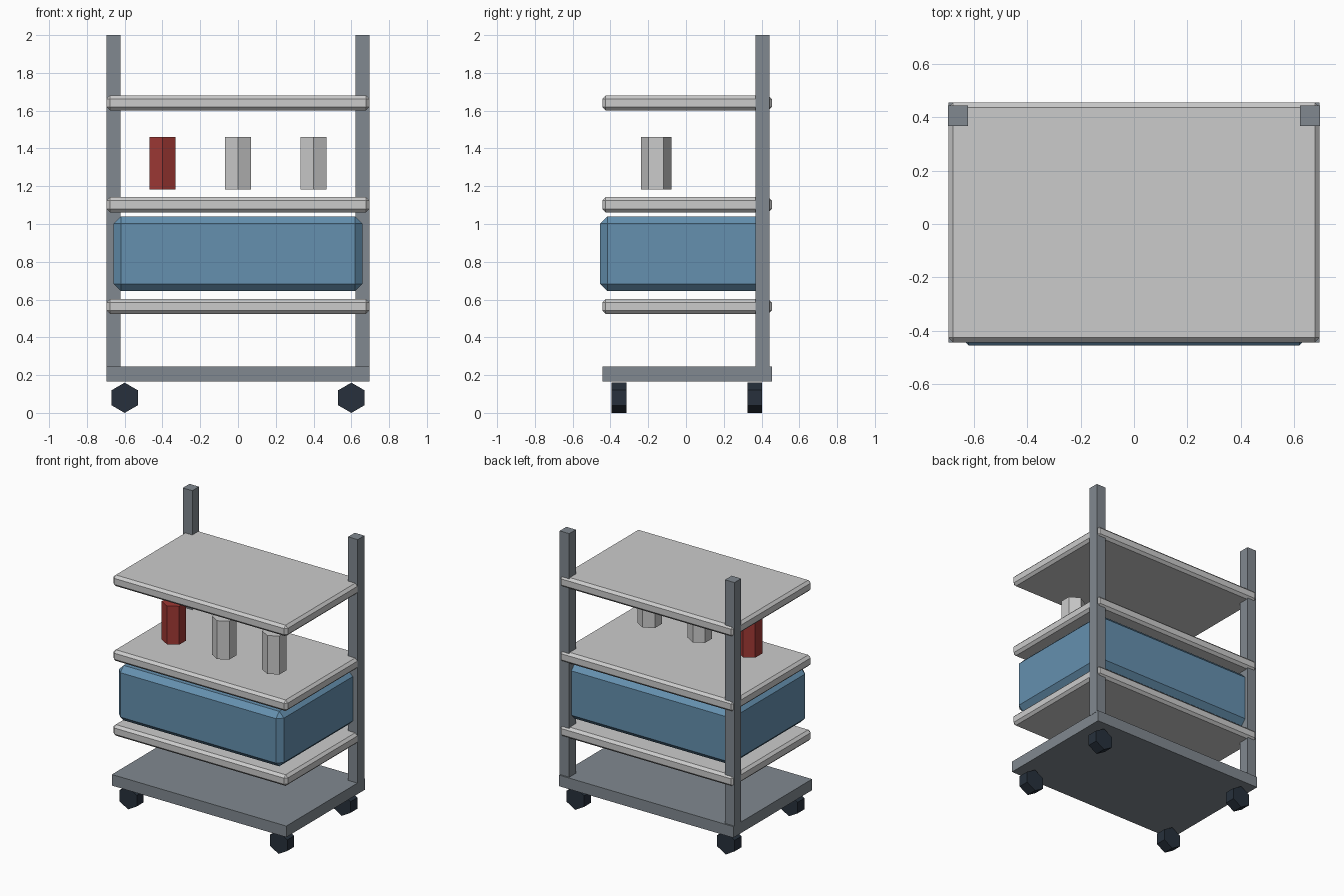
import bpy
from math import pi

if "Cube" in bpy.data.objects:
    bpy.data.objects.remove(bpy.data.objects["Cube"])


def material(name, rgb):
    m = bpy.data.materials.new(name)
    m.diffuse_color = (*rgb, 1)
    m.use_nodes = True
    m.node_tree.nodes["Principled BSDF"].inputs["Base Color"].default_value = m.diffuse_color
    return m


STEEL = material("steel", (0.22, 0.25, 0.28))
RUBBER = material("rubber", (0.02, 0.03, 0.045))
BLUE = material("blue", (0.13, 0.28, 0.43))
RED = material("red", (0.35, 0.04, 0.035))


def finish(name, mat):
    ob = bpy.context.object
    ob.name = name
    if mat:
        ob.data.materials.append(mat)
    return ob


def box(name, x, y, z, mat=None, bevel=0):
    """Box from (min, max) ranges, with an optional flat chamfer."""
    ranges = (x, y, z)
    bpy.ops.mesh.primitive_cube_add(size=1, location=[(a + b) / 2 for a, b in ranges])
    ob = finish(name, mat)
    ob.scale = [b - a for a, b in ranges]
    bpy.ops.object.transform_apply(location=False, rotation=False, scale=True)
    if bevel:
        mod = ob.modifiers.new("chamfer", 'BEVEL')
        mod.width = bevel
        mod.segments = 1
    return ob


def hexagon(name, loc, depth, mat=None, rot=(0, 0, 0)):
    bpy.ops.mesh.primitive_cylinder_add(vertices=6, radius=0.08, depth=depth,
                                        location=loc, rotation=rot)
    return finish(name, mat)


# Base plate
DEPTH = (-0.443, 0.454)
box("base_plate", (-0.695, 0.695), DEPTH, (0.165, 0.245), STEEL)

# Rear posts and wheels
for side, s in (("left", -1), ("right", 1)):
    box(f"{side}_post", sorted((s * 0.621, s * 0.697)), (0.367, 0.443), (0.24, 2.0), STEEL)
    for end, y in (("front", -0.355), ("rear", 0.364)):
        hexagon(f"{end}_{side}_wheel", (s * 0.6, y, 0.08), 0.078, RUBBER, (pi / 2, 0, 0))

# Chamfered shelves
for name, z in (("lower", 0.523), ("middle", 1.062), ("upper", 1.601)):
    box(f"{name}_shelf", (-0.695, 0.695), DEPTH, (z, z + 0.08), bevel=0.018)

# Storage case
box("storage_case", (-0.658, 0.658), (-0.454, 0.42), (0.645, 1.041), BLUE, bevel=0.038)

# Row of canisters
for i, mat in enumerate((RED, None, None)):
    hexagon(f"canister_{i + 1}", (-0.4 + 0.4 * i, -0.158, 1.322), 0.277, mat)
